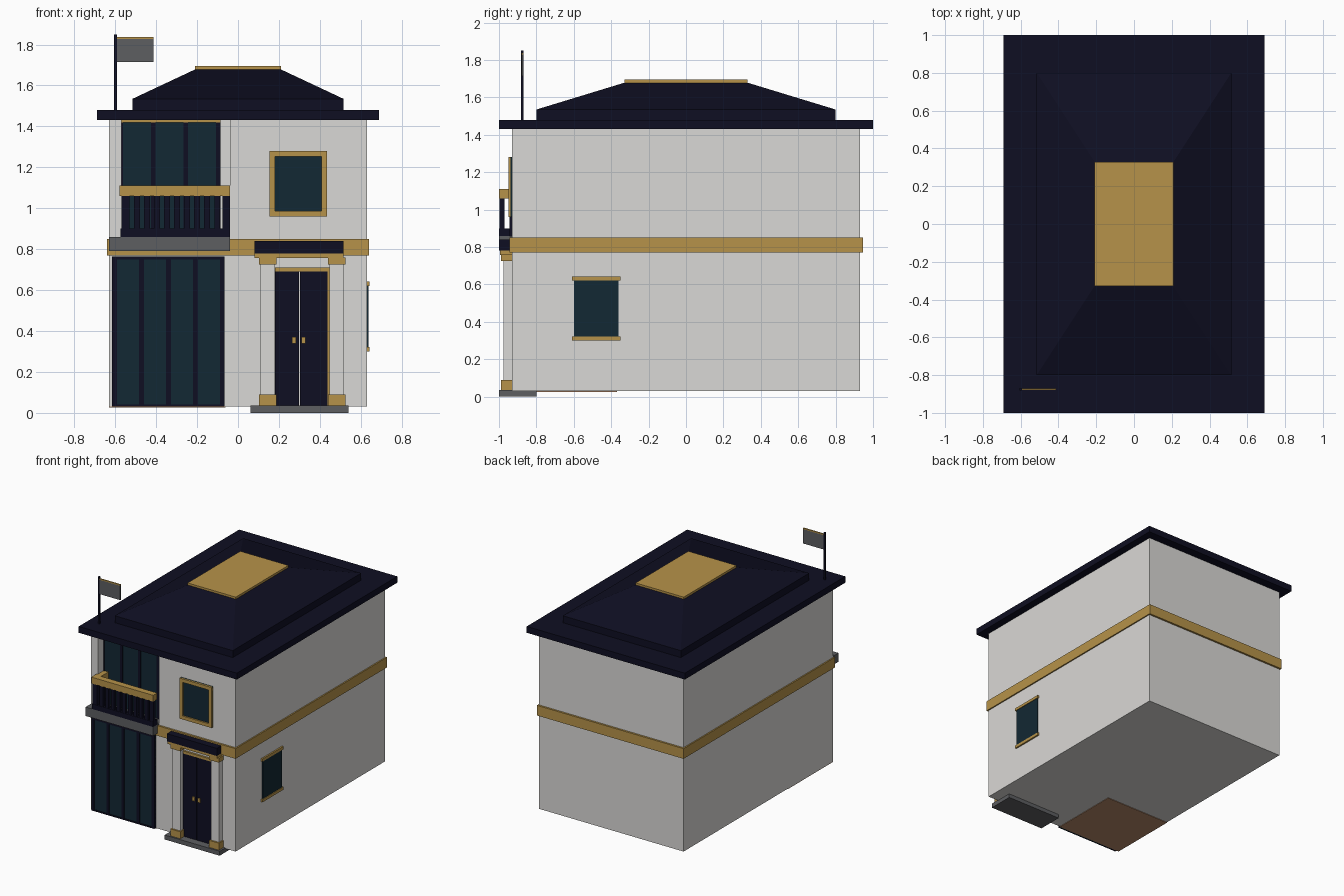
import bpy, bmesh

if "Cube" in bpy.data.objects:
    bpy.data.objects.remove(bpy.data.objects["Cube"], do_unlink=True)


def material(name, r, g, b):
    m = bpy.data.materials.new(name)
    m.use_nodes = True
    m.diffuse_color = (r, g, b, 1)
    bsdf = m.node_tree.nodes["Principled BSDF"]
    bsdf.inputs["Base Color"].default_value = (r, g, b, 1)
    bsdf.inputs["Roughness"].default_value = 0.8
    return m


WALL = material("off_white", 0.70, 0.69, 0.67)
GOLD = material("gold", 0.47, 0.29, 0.067)
NAVY = material("navy", 0.0045, 0.0045, 0.016)
GLASS = material("dark_teal", 0.006, 0.021, 0.033)
GREY = material("stone_grey", 0.11, 0.113, 0.12)
BROWN = material("wood_brown", 0.47, 0.25, 0.14)


def prism(name, outline, z0, z1, mat, top_scale=(1, 1)):
    """Extrude an outline upward, optionally tapering it."""
    bm = bmesh.new()
    low = [bm.verts.new((x, y, z0)) for x, y in outline]
    high = [bm.verts.new((x * top_scale[0], y * top_scale[1], z1)) for x, y in outline]
    bm.faces.new(low[::-1])
    bm.faces.new(high)
    n = len(outline)
    for i in range(n):
        j = (i + 1) % n
        bm.faces.new((low[i], low[j], high[j], high[i]))
    mesh = bpy.data.meshes.new(name)
    bm.to_mesh(mesh)
    bm.free()
    mesh.materials.append(mat)
    obj = bpy.data.objects.new(name, mesh)
    bpy.context.collection.objects.link(obj)
    return obj


def rect(x0, x1, y0, y1):
    return [(x0, y0), (x1, y0), (x1, y1), (x0, y1)]


def box(name, x, y, z, mat):
    return prism(name, rect(*x, *y), z[0], z[1], mat)


# Body: solid ground floor, upper floor with a recessed balcony bay
W, D, RECESS = 0.63, 0.93, -0.85
box("ground_floor_walls", (-W, W), (-D, D), (0.03, 0.81), WALL)
prism("upper_floor_walls",
      [(-W, -D), (-0.57, -D), (-0.57, RECESS), (-0.04, RECESS),
       (-0.04, -D), (W, -D), (W, D), (-W, D)], 0.81, 1.43, WALL)
box("wood_floor", (-W, -0.06), (-D, -0.37), (0.026, 0.034), BROWN)

# Band around the house between the floors
box("band_front", (-0.64, 0.64), (-0.945, -D), (0.77, 0.85), GOLD)
box("band_back", (-0.64, 0.64), (D, 0.945), (0.77, 0.85), GOLD)
for side, s in (("left", 1), ("right", -1)):
    x = sorted((s * W, s * 0.64))
    box("band_" + side, x, (-D, D), (0.77, 0.85), GOLD)

# Roof
box("roof_eaves", (-0.69, 0.69), (-1, 1), (1.43, 1.48), NAVY)
box("roof_base", (-0.515, 0.515), (-0.8, 0.8), (1.48, 1.535), NAVY)
prism("roof_slope", rect(-0.515, 0.515, -0.8, 0.8), 1.535, 1.68, NAVY, (0.4, 0.405))
box("roof_cap", (-0.21, 0.21), (-0.328, 0.328), (1.676, 1.695), GOLD)

# Flag
box("flag_pole", (-0.606, -0.592), (-0.882, -0.868), (1.48, 1.85), NAVY)
box("flag_cloth", (-0.592, -0.413), (-0.879, -0.871), (1.715, 1.828), GREY)
box("flag_trim", (-0.592, -0.413), (-0.88, -0.87), (1.828, 1.837), GOLD)


def glazing(name, x, z, front, panes, bar):
    """Dark frame with evenly spaced glass panes."""
    back = front + 0.02
    box(name + "_glass", x, (front + 0.006, back), z, GLASS)
    step = (x[1] - x[0] - bar) / panes
    for i in range(panes + 1):
        left = x[0] + i * step
        box(f"{name}_mullion_{i + 1}", (left, left + bar), (front, back), z, NAVY)


# Shop front below, balcony doors above
glazing("shop_window", (-0.615, -0.065), (0.03, 0.76), -0.95, 4, 0.024)
box("shop_window_sill", (-0.615, -0.065), (-0.95, -D), (0.03, 0.04), NAVY)
box("shop_window_header", (-0.615, -0.065), (-0.95, -D), (0.75, 0.765), NAVY)
glazing("balcony_window", (-0.585, -0.085), (0.86, 1.42), RECESS - 0.015, 3, 0.022)
box("balcony_window_trim", (-0.57, -0.085), (RECESS - 0.02, RECESS), (1.42, 1.43), GOLD)

# Balcony
box("balcony_slab", (-W, -0.04), (-1, RECESS), (0.79, 0.86), GREY)
box("balcony_rail_base", (-0.575, -0.04), (-1, -0.945), (0.86, 0.9), NAVY)
box("balcony_handrail", (-0.58, -0.04), (-1, -0.95), (1.06, 1.11), GOLD)
box("balcony_handrail_return", (-0.58, -0.53), (-0.95, RECESS), (1.06, 1.11), GOLD)
box("balcony_rail_base_return", (-0.575, -0.535), (-0.945, RECESS), (0.86, 0.9), NAVY)
box("balcony_post_right_end", (-0.57, -0.53), (-0.998, -0.97), (0.9, 1.06), NAVY)
box("balcony_post_left_end", (-0.075, -0.04), (-0.998, -0.97), (0.9, 1.06), NAVY)
for i in range(9):
    x = -0.508 + i * 0.049
    box(f"baluster_{i + 1}", (x, x + 0.028), (-0.998, -0.975), (0.9, 1.06), NAVY)
for i in range(2):
    y = -0.945 + i * 0.049
    box(f"side_baluster_{i + 1}", (-0.565, -0.542), (y, y + 0.025), (0.9, 1.06), NAVY)

# Front window
wx, wz, t = (0.155, 0.435), (0.96, 1.28), 0.027
box("front_window_glass", wx, (-0.938, -D), wz, GLASS)
for name, z in (("sill", (wz[0], wz[0] + t)), ("head", (wz[1] - t, wz[1]))):
    box("front_window_" + name, wx, (-0.95, -D), z, GOLD)
for name, x in (("right", (wx[0], wx[0] + t)), ("left", (wx[1] - t, wx[1]))):
    box("front_window_jamb_" + name, x, (-0.95, -D), (wz[0] + t, wz[1] - t), GOLD)

# Side window
box("side_window_glass", (W, 0.637), (-0.6, -0.36), (0.32, 0.62), GLASS)
for name, z in (("sill", 0.3), ("head", 0.62)):
    box("side_window_" + name, (W, 0.642), (-0.61, -0.35), (z, z + 0.022), GOLD)

# Entrance
box("entrance_step", (0.06, 0.54), (-1, -0.8), (0, 0.035), GREY)
for name, x, handle in (("right", (0.18, 0.298), 0.264), ("left", (0.302, 0.44), 0.311)):
    box("door_leaf_" + name, x, (-0.94, -D), (0.035, 0.69), NAVY)
    box("door_handle_" + name, (handle, handle + 0.02), (-0.948, -0.94), (0.34, 0.372), GOLD)
box("door_trim_top", (0.18, 0.45), (-0.945, -D), (0.69, 0.71), GOLD)
box("door_trim_side", (0.438, 0.448), (-0.945, -D), (0.035, 0.69), GOLD)
for name, c in (("right", 0.145), ("left", 0.482)):
    box("column_" + name, (c - 0.034, c + 0.034), (-0.975, -D), (0.09, 0.725), WALL)
    box("column_base_" + name, (c - 0.043, c + 0.043), (-0.988, -D), (0.035, 0.09), GOLD)
    box("column_capital_" + name, (c - 0.043, c + 0.043), (-0.988, -D), (0.725, 0.76), GOLD)
box("entablature_trim", (0.08, 0.515), (-0.995, -D), (0.758, 0.78), GOLD)
box("entablature", (0.08, 0.515), (-1, -D), (0.78, 0.84), NAVY)
